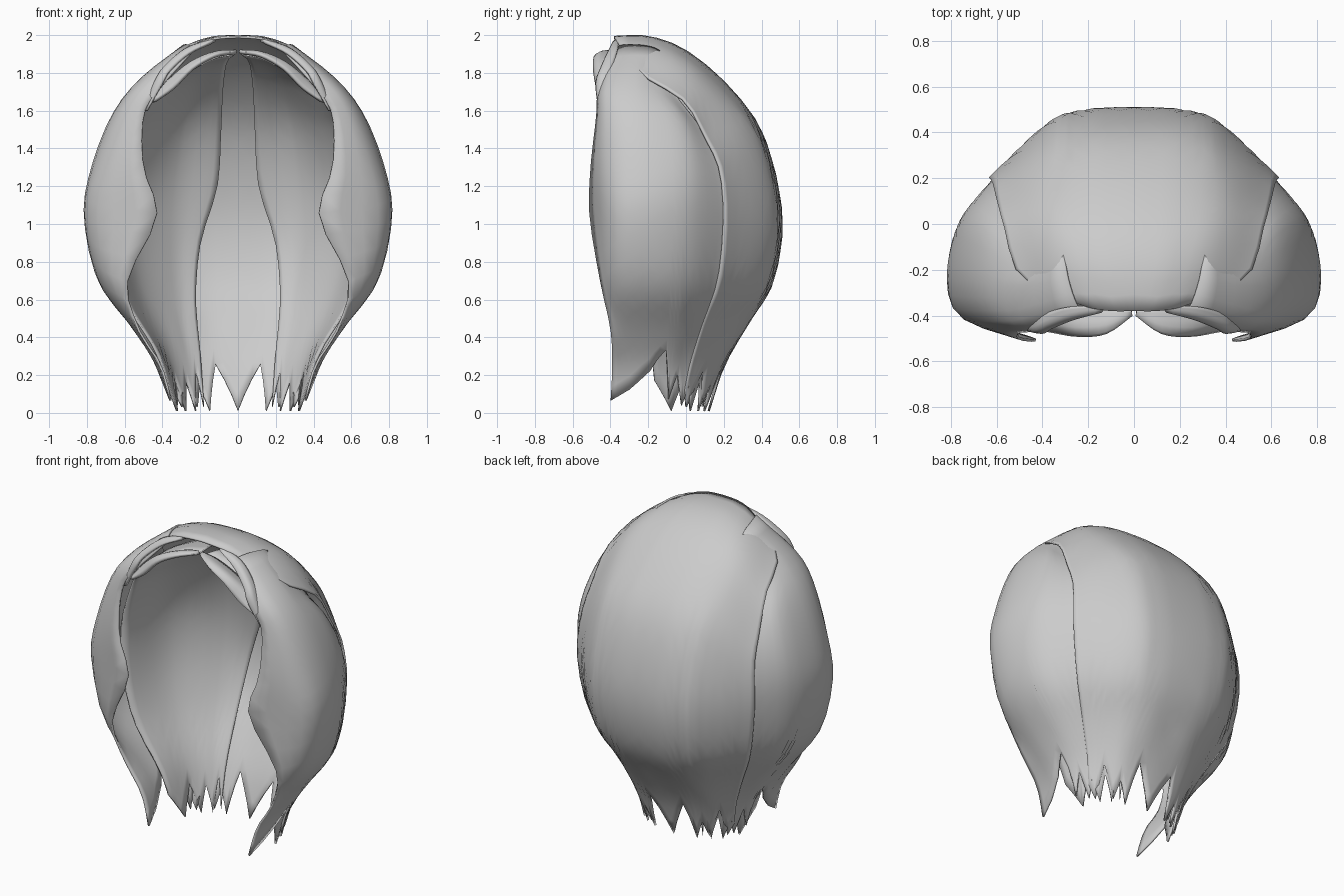
import bpy
from mathutils import Vector


def spline(pts, t):
    """Catmull-Rom point at t in 0..1"""
    n = len(pts) - 1
    i = min(int(t * n), n - 1)
    f = t * n - i
    b, c = pts[i], pts[i + 1]
    a = pts[i - 1] if i > 0 else b * 2 - c
    d = pts[i + 2] if i + 2 <= n else c * 2 - b
    return 0.5 * (2 * b + (c - a) * f + (2 * a - 5 * b + 4 * c - d) * f * f
                  + (3 * b - a - 3 * c + d) * f ** 3)


def sheet(name, rows, tips, nv=22, sub=3, thick=0.012):
    """Smooth hair sheet through control rows, its lower end cut along
    tips = [(u, length)], then mirrored across x = 0"""
    grid = [[Vector(p) for p in r] for r in rows]
    cols = []
    for (u0, e0), (u1, e1) in zip(tips, tips[1:]):
        cols += [(u0 + (u1 - u0) * k / sub, e0 + (e1 - e0) * k / sub) for k in range(sub)]
    cols.append(tips[-1])
    verts, faces = [], []
    for u, end in cols:
        line = [spline(r, u) for r in grid]
        verts += [spline(line, end * j / nv) for j in range(nv + 1)]
    m = nv + 1
    for i in range(len(cols) - 1):
        for j in range(nv):
            a = i * m + j
            faces.append((a, a + 1, a + m + 1, a + m))
    me = bpy.data.meshes.new(name)
    me.from_pydata(verts, [], faces)
    ob = bpy.data.objects.new(name, me)
    bpy.context.collection.objects.link(ob)
    mir = ob.modifiers.new("mirror", 'MIRROR')
    mir.merge_threshold = 0.001
    sol = ob.modifiers.new("thickness", 'SOLIDIFY')
    sol.thickness = thick
    sol.offset = 0
    bpy.ops.object.select_all(action='DESELECT')
    ob.select_set(True)
    bpy.context.view_layer.objects.active = ob
    bpy.ops.object.shade_smooth_by_angle(angle=0.7)
    return ob


def level(z, *xy):
    return [(x, y, z) for x, y in xy]


# Back panel: crown, back of the head and nape (columns: centre to edge)
sheet("back_hair", [
    [(0, -.38, 1.99), (.09, -.38, 1.985), (.17, -.37, 1.97), (.24, -.35, 1.94)],
    [(0, -.2, 1.99), (.15, -.2, 1.98), (.31, -.2, 1.92), (.49, -.23, 1.79)],
    [(0, 0, 1.915), (.18, 0, 1.90), (.37, 0, 1.83), (.565, -.01, 1.65)],
    [(0, .23, 1.72), (.2, .22, 1.71), (.39, .18, 1.65), (.595, .1, 1.46)],
    [(0, .41, 1.46), (.2, .40, 1.46), (.37, .35, 1.43), (.615, .18, 1.28)],
    [(0, .505, 1.05), (.2, .495, 1.05), (.37, .44, 1.05), (.63, .2, 1.02)],
    level(.7, (0, .46), (.18, .45), (.35, .39), (.58, .17)),
    level(.48, (0, .33), (.16, .325), (.3, .26), (.47, .09)),
    level(.25, (0, .2), (.13, .19), (.25, .15), (.37, .02)),
    level(.01, (0, .12), (.1, .11), (.2, .07), (.32, -.03)),
], [(0, 1), (.3, .885), (.5, 1), (.6, .94), (.7, .99), (.82, .9), (.92, .99), (1, .95)])

# Side panels (columns: front edge to back edge)
sheet("side_hair", [
    [(.23, -.39, 1.925), (.26, -.33, 1.945), (.285, -.25, 1.945), (.3, -.17, 1.93), (.31, -.1, 1.89)],
    [(.42, -.46, 1.71), (.48, -.41, 1.76), (.51, -.28, 1.77), (.5, -.17, 1.75), (.48, -.08, 1.72)],
    [(.5, -.47, 1.57), (.6, -.42, 1.6), (.66, -.27, 1.58), (.63, -.05, 1.56), (.54, .08, 1.5)],
    level(1.3, (.5, -.5), (.7, -.42), (.77, -.26), (.73, 0), (.58, .18)),
    level(1.04, (.43, -.505), (.74, -.41), (.81, -.25), (.76, 0), (.59, .22)),
    level(.7, (.585, -.45), (.69, -.39), (.735, -.25), (.7, -.02), (.55, .18)),
    level(.45, (.53, -.4), (.54, -.33), (.555, -.22), (.53, -.05), (.44, .09)),
    level(.25, (.41, -.39), (.42, -.3), (.43, -.2), (.41, -.08), (.355, .03)),
    level(.04, (.35, -.4), (.36, -.3), (.37, -.18), (.355, -.1), (.31, 0)),
], [(0, .985), (.25, .95), (.52, .89), (.68, .82), (.76, .98), (.84, .9), (.94, 1), (1, .94)])

# Inner layer seen through the face opening (columns: back edge to front edge)
sheet("inner_hair", [
    [(.02, -.36, 1.9), (.15, -.37, 1.87), (.3, -.38, 1.78), (.42, -.42, 1.68)],
    [(.06, -.08, 1.86), (.22, -.09, 1.82), (.39, -.14, 1.74), (.5, -.3, 1.64)],
    [(.08, .13, 1.72), (.26, .1, 1.69), (.45, -.03, 1.62), (.55, -.25, 1.57)],
    [(.09, .3, 1.5), (.3, .25, 1.5), (.52, .05, 1.46), (.61, -.22, 1.46)],
    level(1.2, (.11, .40), (.34, .34), (.57, .13), (.69, -.2)),
    level(.9, (.2, .42), (.36, .34), (.57, .12), (.68, -.2)),
    level(.6, (.225, .33), (.34, .26), (.5, .07), (.6, -.2)),
    level(.3, (.2, .17), (.28, .12), (.37, .01), (.42, -.18)),
    level(.01, (.18, .08), (.23, .06), (.3, -.01), (.34, -.15)),
], [(0, .99), (.14, .91), (.3, 1), (.42, .93), (.55, 1), (.68, .92), (.84, 1), (1, .93)])

# Parted fringe under the crown
sheet("fringe", [
    [(.01, -.38, 1.915), (.01, -.39, 1.91), (.01, -.395, 1.905)],
    [(.11, -.37, 1.89), (.12, -.44, 1.905), (.12, -.475, 1.89)],
    [(.23, -.36, 1.83), (.25, -.45, 1.85), (.24, -.485, 1.82)],
    [(.36, -.37, 1.75), (.37, -.43, 1.75), (.34, -.47, 1.72)],
    [(.46, -.42, 1.65), (.45, -.44, 1.65), (.44, -.45, 1.65)],
], [(0, 1), (.5, 1), (1, 1)], nv=16, thick=0.02)

# Short strand rolling from the crown edge onto the temple
sheet("temple_strand", [
    [(.12, -.36, 1.975), (.13, -.37, 1.97), (.14, -.38, 1.96)],
    [(.27, -.36, 1.925), (.27, -.395, 1.92), (.26, -.41, 1.9)],
    [(.38, -.39, 1.83), (.38, -.435, 1.83), (.36, -.45, 1.81)],
    [(.44, -.42, 1.74), (.43, -.46, 1.75), (.4, -.47, 1.74)],
    [(.5, -.44, 1.6), (.49, -.45, 1.6), (.48, -.455, 1.6)],
], [(0, 1), (.5, 1), (1, 1)], nv=16, thick=0.02)
